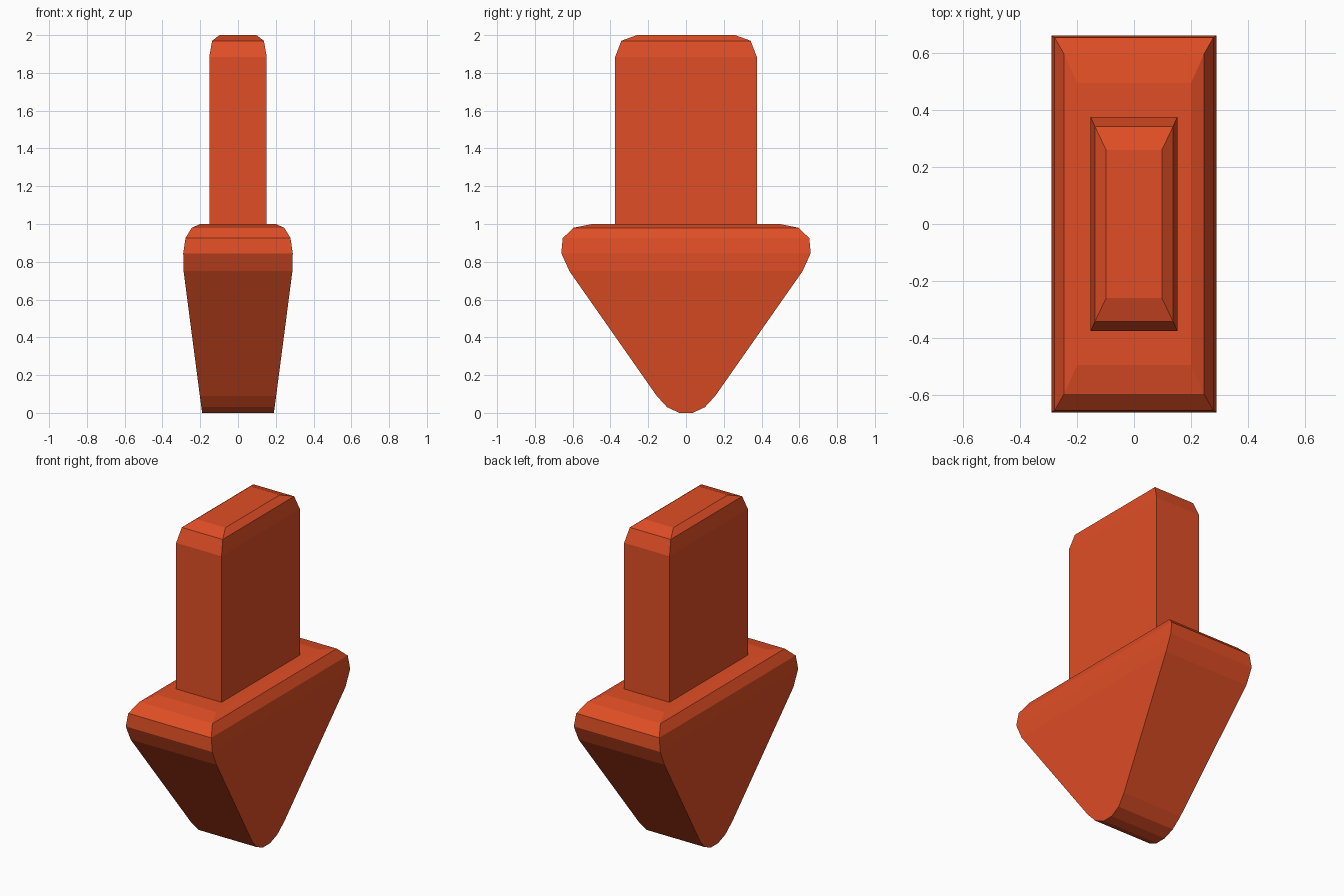
import bpy
import bmesh

cube = bpy.data.objects.get("Cube")
if cube:
    bpy.data.objects.remove(cube, do_unlink=True)

# Single painted colour
paint = bpy.data.materials.new("orange_red_paint")
colour = (0.745, 0.076, 0.019, 1.0)
paint.diffuse_color = colour
paint.use_nodes = True
paint.node_tree.nodes["Principled BSDF"].inputs["Base Color"].default_value = colour


def loft(name, rings):
    """Stack rectangles given as (z, half width x, half depth y), capped at both ends."""
    bm = bmesh.new()
    loops = [[bm.verts.new((sx * hx, sy * hy, z))
              for sx, sy in ((-1, -1), (1, -1), (1, 1), (-1, 1))]
             for z, hx, hy in rings]
    for low, high in zip(loops, loops[1:]):
        for i in range(4):
            j = (i + 1) % 4
            bm.faces.new((low[i], low[j], high[j], high[i]))
    bm.faces.new(loops[0][::-1])
    bm.faces.new(loops[-1])
    bmesh.ops.recalc_face_normals(bm, faces=bm.faces)
    mesh = bpy.data.meshes.new(name)
    bm.to_mesh(mesh)
    bm.free()
    mesh.materials.append(paint)
    obj = bpy.data.objects.new(name, mesh)
    bpy.context.collection.objects.link(obj)
    return obj


# Wedge head: rounded tip, straight flanks, rounded shoulders
loft("arrow_head", [
    (0.0, 0.190, 0.035), (0.03, 0.194, 0.10), (0.09, 0.202, 0.155),
    (0.75, 0.288, 0.617), (0.845, 0.290, 0.66), (0.925, 0.278, 0.653),
    (0.98, 0.245, 0.595), (1.0, 0.200, 0.495)])

# Upright shaft with chamfered top
loft("arrow_shaft", [
    (0.99, 0.152, 0.375), (1.885, 0.152, 0.375),
    (1.97, 0.137, 0.342), (2.0, 0.098, 0.26)])
